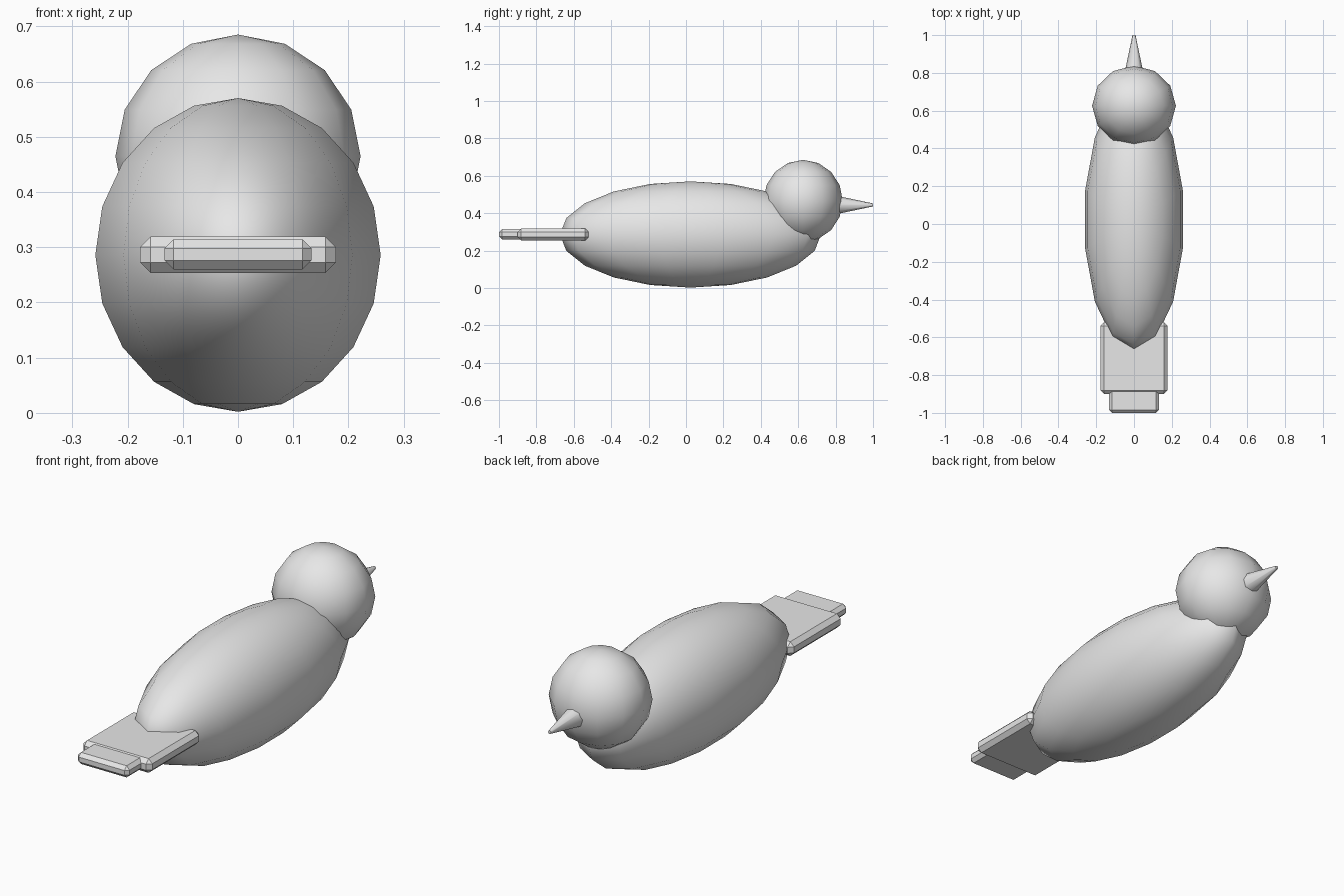
import bpy
import math

cube = bpy.data.objects.get("Cube")
if cube:
    bpy.data.objects.remove(cube, do_unlink=True)

# One plain grey for the whole bird
grey = bpy.data.materials.new("light_grey")
grey.use_nodes = True
colour = (0.8, 0.8, 0.8, 1)
grey.diffuse_color = colour
grey.node_tree.nodes["Principled BSDF"].inputs["Base Color"].default_value = colour


def finish(name, smooth):
    obj = bpy.context.object
    obj.name = name
    obj.data.materials.append(grey)
    if smooth:
        bpy.ops.object.shade_smooth()
    return obj


def ellipsoid(name, centre, radii, segments, rings):
    bpy.ops.mesh.primitive_uv_sphere_add(
        segments=segments, ring_count=rings, radius=1, location=centre)
    finish(name, True).scale = radii


def feather_slab(name, centre, size, bevel):
    bpy.ops.mesh.primitive_cube_add(size=1, location=centre)
    obj = finish(name, False)
    obj.scale = size
    bpy.ops.object.transform_apply(location=False, rotation=False, scale=True)
    mod = obj.modifiers.new("chamfer", "BEVEL")
    mod.width = bevel
    mod.segments = 1


# Body and head
ellipsoid("body", (0, 0.024, 0.286), (0.265, 0.698, 0.284), 14, 10)
ellipsoid("head", (0, 0.626, 0.465), (0.222, 0.212, 0.22), 12, 8)

# Beak: tapered cone with a blunt tip, pointing along +y
bpy.ops.mesh.primitive_cone_add(
    vertices=8, radius1=0.05, radius2=0.008, depth=0.2,
    location=(0, 0.9, 0.444), rotation=(-math.pi / 2, 0, 0))
finish("beak", False)
bpy.ops.object.shade_smooth_by_angle(angle=math.radians(60))

# Tail: a broad slab and a narrower tip
feather_slab("tail", (0, -0.71, 0.286), (0.354, 0.38, 0.066), 0.019)
feather_slab("tail_tip", (0, -0.85, 0.287), (0.266, 0.3, 0.054), 0.016)
